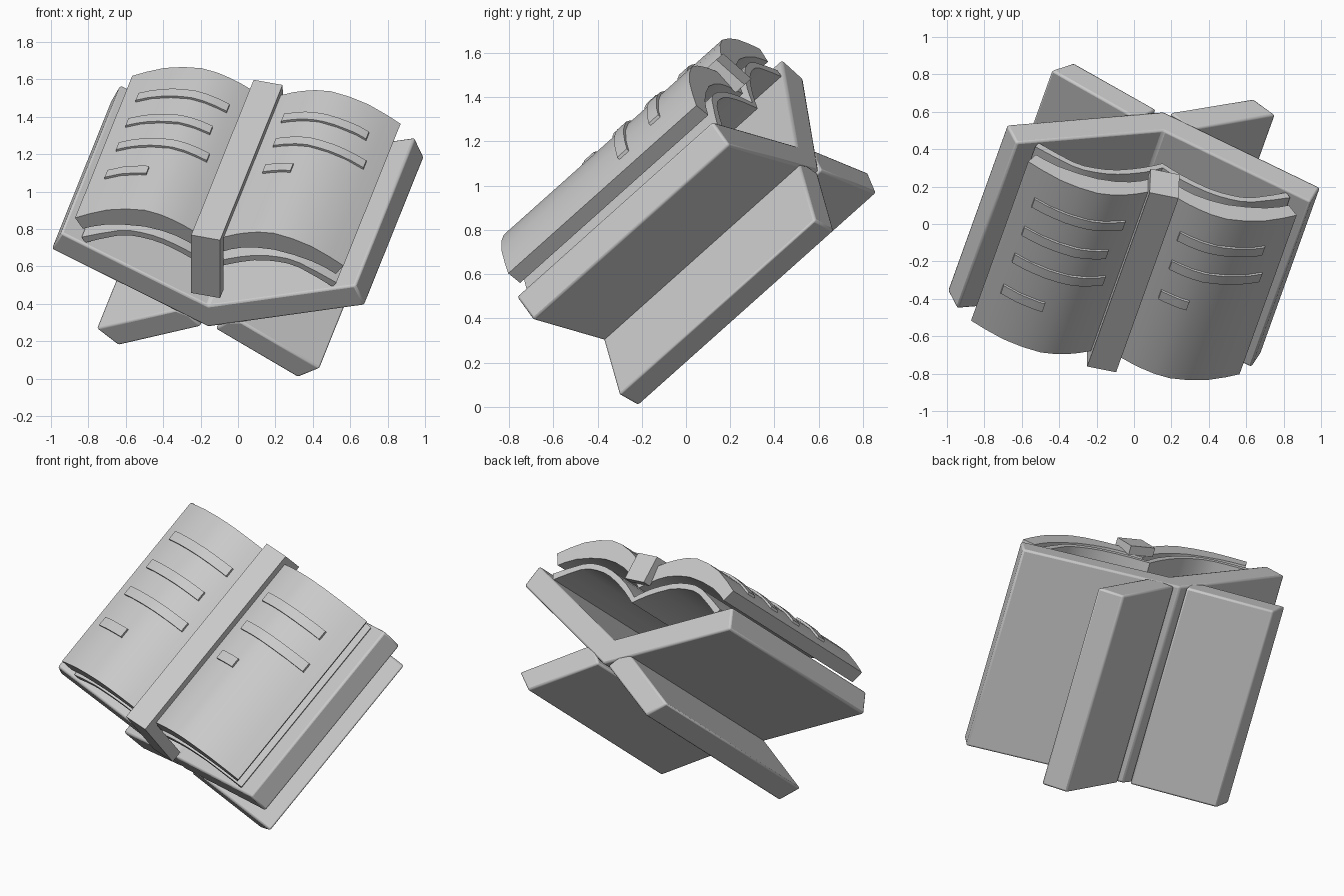
import bpy, bmesh, math
from mathutils import Matrix

cube = bpy.data.objects.get("Cube")
if cube:
    bpy.data.objects.remove(cube, do_unlink=True)

grey = bpy.data.materials.new("plain_grey")
grey.use_nodes = True
grey.diffuse_color = (0.6, 0.6, 0.6, 1)
grey.node_tree.nodes["Principled BSDF"].inputs["Base Color"].default_value = (0.6, 0.6, 0.6, 1)

# Local frame: x across the open book, y along the spine, z out of the pages
FRAME = (Matrix.Translation((-0.16, -0.285, 0.275))
         @ Matrix.Rotation(math.radians(41.75), 4, 'X')
         @ Matrix.Rotation(math.radians(-15), 4, 'Z'))
DEPTH = 1.23


def prism(name, outline, y0, y1, bevel=0.0):
    """Extrude an (x, z) outline along the spine from y0 to y1."""
    bm = bmesh.new()
    face = bm.faces.new([bm.verts.new((x, y0, z)) for x, z in outline])
    out = bmesh.ops.extrude_face_region(bm, geom=[face])
    for v in out["geom"]:
        if isinstance(v, bmesh.types.BMVert):
            v.co.y = y1
    bmesh.ops.recalc_face_normals(bm, faces=bm.faces)
    mesh = bpy.data.meshes.new(name)
    bm.to_mesh(mesh)
    bm.free()
    mesh.materials.append(grey)
    obj = bpy.data.objects.new(name, mesh)
    bpy.context.collection.objects.link(obj)
    obj.matrix_world = FRAME
    if bevel:
        mod = obj.modifiers.new("soft_edges", 'BEVEL')
        mod.width = bevel
        mod.segments = 2
        mod.limit_method = 'ANGLE'
    bpy.ops.object.select_all(action='DESELECT')
    obj.select_set(True)
    bpy.context.view_layer.objects.active = obj
    bpy.ops.object.shade_smooth_by_angle(angle=math.radians(30))
    return obj


def smooth(pts, steps=2):
    """Catmull-Rom curve through the points."""
    res = []
    for i in range(len(pts) - 1):
        p = [pts[max(i - 1, 0)], pts[i], pts[i + 1], pts[min(i + 2, len(pts) - 1)]]
        for k in range(steps):
            t = k / steps
            res.append(tuple(0.5 * (2 * b + (c - a) * t + (2 * a - 5 * b + 4 * c - d) * t * t
                                    + (3 * b - a - 3 * c + d) * t ** 3)
                             for a, b, c, d in zip(*p)))
    return res + [pts[-1]]


def mirrored(half):
    """Full curve from left to right, given the half starting at the centre."""
    return [(-x, z) for x, z in reversed(half)] + half[1:]


def height(curve, x):
    for (xa, za), (xb, zb) in zip(curve, curve[1:]):
        if xa <= x <= xb:
            return za + (zb - za) * (x - xa) / (xb - xa)
    return curve[-1][1]


# Stand: V-shaped cradle and two splayed legs
cradle = mirrored([(0, 0), (0.867, 0.357)]) + mirrored([(0, 0.153), (0.814, 0.488)])[::-1]
prism("stand_cradle", cradle, 0, DEPTH, 0.012)
leg = [(0.04, -0.005), (0.497, -0.247), (0.62, -0.153), (0.18, 0.082), (0.1, 0.06)]
for name, s in (("left_leg", 1), ("right_leg", -1)):
    prism(name, [(s * x, z) for x, z in leg], 0, DEPTH, 0.012)

# Book: arched page block over a thin cover sheet
page_top = smooth([(0, 0.60), (0.1, 0.653), (0.2, 0.70), (0.357, 0.734), (0.565, 0.688), (0.743, 0.59)])
page_low = smooth([(0, 0.49), (0.07, 0.535), (0.18, 0.59), (0.357, 0.617), (0.573, 0.581), (0.70, 0.522)])
prism("page_block", mirrored(page_top) + mirrored(page_low)[::-1], 0.025, 1.205)
cover_top = smooth([(0, 0.43), (0.1, 0.495), (0.25, 0.555), (0.38, 0.575), (0.5, 0.56), (0.705, 0.465)])
cover_low = smooth([(0, 0.395), (0.1, 0.455), (0.25, 0.52), (0.38, 0.54), (0.5, 0.525), (0.685, 0.43)])
prism("book_cover", mirrored(cover_top) + mirrored(cover_low)[::-1], 0.02, 1.21)

# Raised text strips that follow the page curve: (side, inner x, outer x, y)
strips = [(-1, 0.152, 0.655, 0.98), (-1, 0.189, 0.655, 0.77), (-1, 0.152, 0.655, 0.57), (-1, 0.425, 0.655, 0.34),
          (1, 0.15, 0.62, 0.98), (1, 0.16, 0.66, 0.775), (1, 0.16, 0.315, 0.555)]
for i, (s, x0, x1, y) in enumerate(strips):
    xs = [x0 + (x1 - x0) * k / 8 for k in range(9)]
    top = [(s * x, height(page_top, x) + 0.014) for x in xs]
    low = [(s * x, height(page_top, x) - 0.02) for x in xs]
    prism(f"text_strip_{i + 1}", top + low[::-1], y - 0.03, y + 0.03)

# Ribbon: band along the spine, folded down at both ends
ribbon = prism("ribbon", [(-0.08, 0), (0.08, 0), (0.08, 0.06), (-0.08, 0.06)], 0, 1)
bm = bmesh.new()
side = [(-0.05, 0.27), (-0.05, 0.685), (1.24, 0.685), (1.26, 0.515), (1.205, 0.515), (1.19, 0.615), (0.02, 0.615), (0.02, 0.27)]
face = bm.faces.new([bm.verts.new((-0.08, y, z)) for y, z in side])
for v in bmesh.ops.extrude_face_region(bm, geom=[face])["geom"]:
    if isinstance(v, bmesh.types.BMVert):
        v.co.x = 0.08
bmesh.ops.recalc_face_normals(bm, faces=bm.faces)
bm.to_mesh(ribbon.data)
bm.free()
